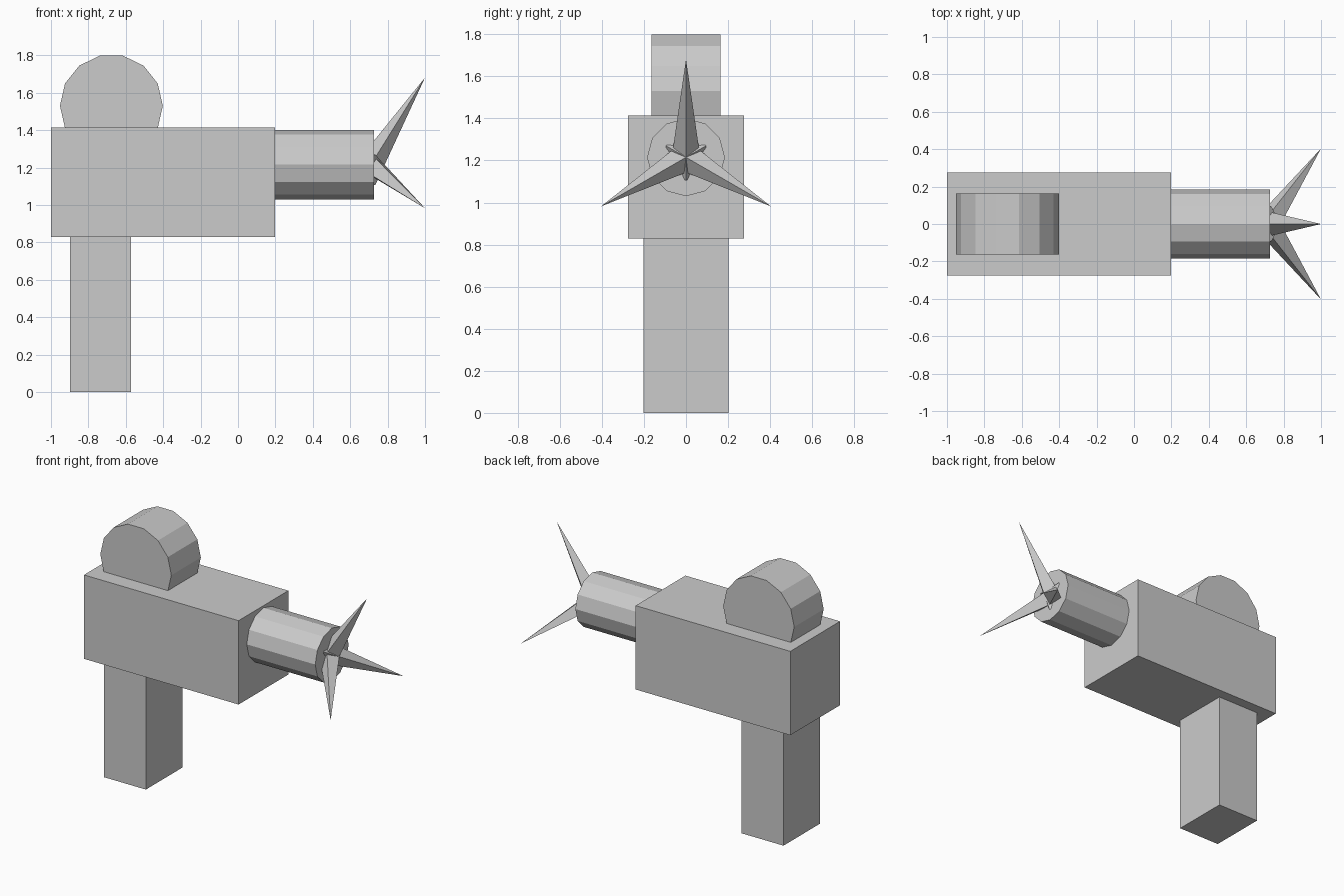
import bpy
import bmesh
from math import radians, atan2, hypot
from mathutils import Matrix, Vector

default = bpy.data.objects.get("Cube")
if default:
    bpy.data.objects.remove(default, do_unlink=True)

# Single plain material
GREY = (0.6, 0.6, 0.6, 1.0)
grey = bpy.data.materials.new("plain_grey")
grey.use_nodes = True
grey.diffuse_color = GREY
grey.node_tree.nodes["Principled BSDF"].inputs["Base Color"].default_value = GREY


def finish(name, bm):
    mesh = bpy.data.meshes.new(name)
    bm.to_mesh(mesh)
    bm.free()
    mesh.materials.append(grey)
    obj = bpy.data.objects.new(name, mesh)
    bpy.context.collection.objects.link(obj)
    return obj


def box(name, low, high):
    low, high = Vector(low), Vector(high)
    matrix = Matrix.Translation((low + high) / 2) @ Matrix.Diagonal((*(high - low), 1))
    bm = bmesh.new()
    bmesh.ops.create_cube(bm, size=1, matrix=matrix)
    return finish(name, bm)


def cone(name, sides, base, tip, length, matrix):
    bm = bmesh.new()
    bmesh.ops.create_cone(bm, cap_ends=True, segments=sides, radius1=base,
                          radius2=tip, depth=length, matrix=matrix)
    bmesh.ops.remove_doubles(bm, verts=bm.verts, dist=0.0001)
    return finish(name, bm)


# Body and grip
box("body", (-1, -0.275, 0.828), (0.197, 0.275, 1.415))
box("grip", (-0.897, -0.203, 0), (-0.571, 0.203, 0.828))

# Drum lying across the top, with a flat facet uppermost
cone("drum", 14, 0.275, 0.275, 0.326,
     Matrix.Translation((-0.677, 0, 1.53))
     @ Matrix.Rotation(radians(90), 4, 'X') @ Matrix.Rotation(radians(90), 4, 'Z'))

# Barrel
AXIS = Matrix.Translation((0, 0, 1.215))
START, END = 0.197, 0.727
cone("barrel", 12, 0.185, 0.185, END - START,
     AXIS @ Matrix.Translation(((START + END) / 2, 0, 0))
     @ Matrix.Rotation(radians(90), 4, 'Y'))

# Three four-sided prongs splayed around the muzzle
root, point = Vector((0.667, 0, -0.069)), Vector((1, 0, 0.466))
run, rise = point.x - root.x, point.z - root.z
for i in range(3):
    cone(f"prong_{i + 1}", 4, 0.078, 0, hypot(run, rise),
         AXIS @ Matrix.Rotation(radians(120 * i), 4, 'X')
         @ Matrix.Translation((root + point) / 2)
         @ Matrix.Rotation(atan2(run, rise), 4, 'Y'))
